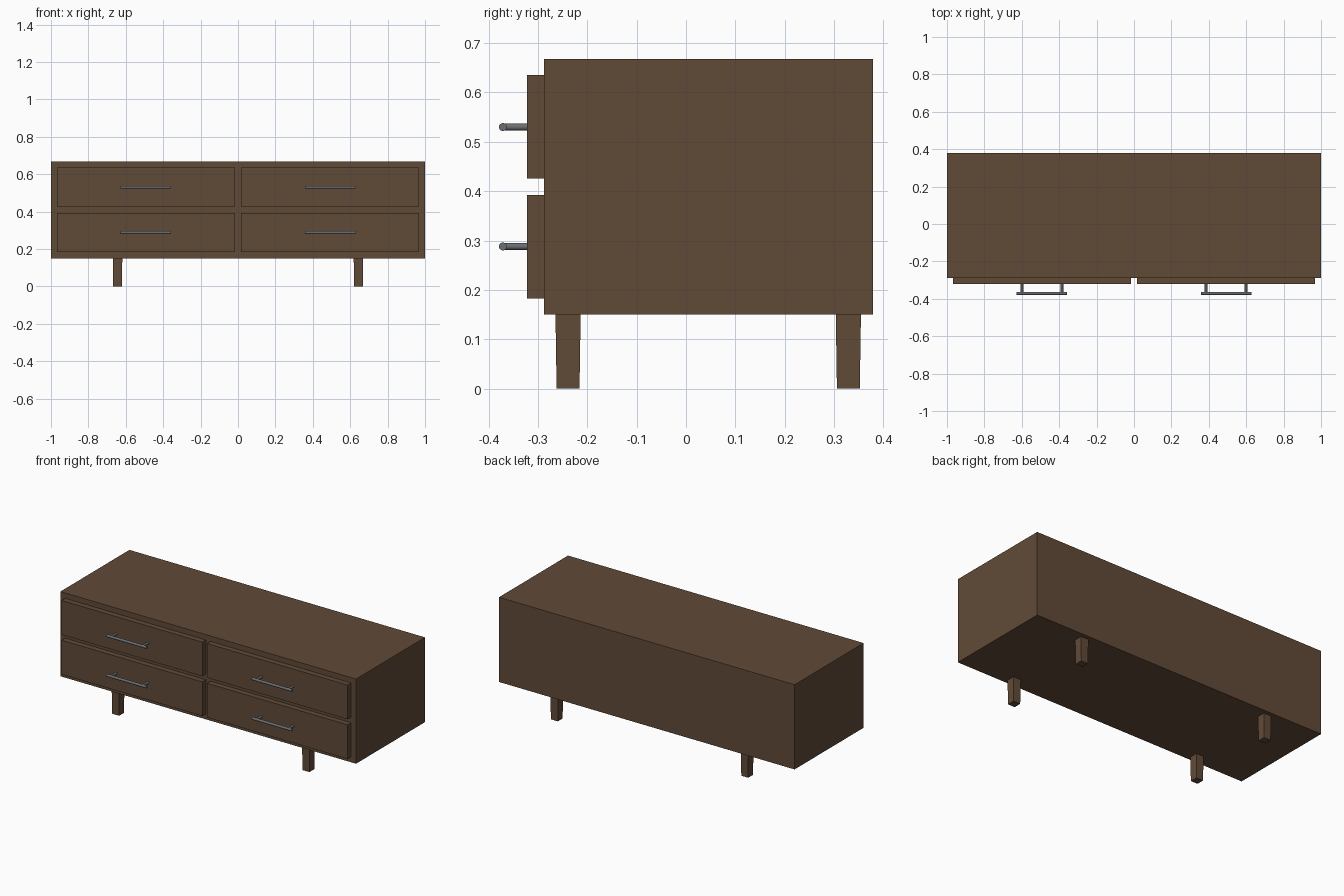
import bpy, bmesh, math
from mathutils import Matrix

if "Cube" in bpy.data.objects:
    bpy.data.objects.remove(bpy.data.objects["Cube"])


def material(name, colour):
    m = bpy.data.materials.new(name)
    m.diffuse_color = (*colour, 1)
    m.use_nodes = True
    m.node_tree.nodes["Principled BSDF"].inputs["Base Color"].default_value = m.diffuse_color
    return m


WOOD = material("dark brown wood", (0.118, 0.069, 0.039))
METAL = material("grey metal", (0.15, 0.155, 0.165))


def finish(name, bm, mat):
    bmesh.ops.recalc_face_normals(bm, faces=bm.faces)
    me = bpy.data.meshes.new(name)
    bm.to_mesh(me)
    bm.free()
    me.materials.append(mat)
    ob = bpy.data.objects.new(name, me)
    bpy.context.collection.objects.link(ob)
    return ob


def box(name, lo, hi, mat, bottom=1.0):
    """Box between two corners; bottom scales the lower face for a taper."""
    bm = bmesh.new()
    bmesh.ops.create_cube(bm, size=1)
    c = [(a + b) / 2 for a, b in zip(lo, hi)]
    for v in bm.verts:
        k = bottom if v.co.z < 0 else 1
        v.co = (c[0] + v.co.x * k * (hi[0] - lo[0]),
                c[1] + v.co.y * k * (hi[1] - lo[1]),
                c[2] + v.co.z * (hi[2] - lo[2]))
    return finish(name, bm, mat)


def rod(name, centre, radius, length, axis):
    """Smooth cylinder along x or y."""
    bm = bmesh.new()
    rot = Matrix.Rotation(math.pi / 2, 4, 'Y' if axis == 'x' else 'X')
    bmesh.ops.create_cone(bm, cap_ends=True, segments=20, radius1=radius,
                          radius2=radius, depth=length,
                          matrix=Matrix.Translation(centre) @ rot)
    for f in bm.faces:
        f.smooth = len(f.verts) == 4
    for e in bm.edges:
        e.smooth = all(f.smooth for f in e.link_faces)
    return finish(name, bm, METAL)


# Cabinet body
box("cabinet_body", (-1, -0.288, 0.15), (1, 0.379, 0.668), WOOD)

for side, sx in (("left", -1), ("right", 1)):
    # Drawer fronts with bar handles
    x0, x1 = sorted((sx * 0.016, sx * 0.967))
    for level, z0, hz in (("lower", 0.183, 0.288), ("upper", 0.426, 0.53)):
        tag = f"{level}_{side}"
        box(f"drawer_front_{tag}", (x0, -0.322, z0), (x1, -0.288, z0 + 0.209), WOOD)
        cx = sx * 0.492
        rod(f"handle_bar_{tag}", (cx, -0.371, hz), 0.008, 0.27, 'x')
        for i, dx in enumerate((-0.107, 0.107)):
            rod(f"handle_post_{tag}_{i + 1}", (cx + dx, -0.345, hz), 0.007, 0.052, 'y')
    # Tapered legs
    for end, y in (("front", -0.239), ("back", 0.329)):
        x = sx * 0.644
        box(f"{end}_{side}_leg", (x - 0.0255, y - 0.0255, 0),
            (x + 0.0255, y + 0.0255, 0.15), WOOD, bottom=0.91)
